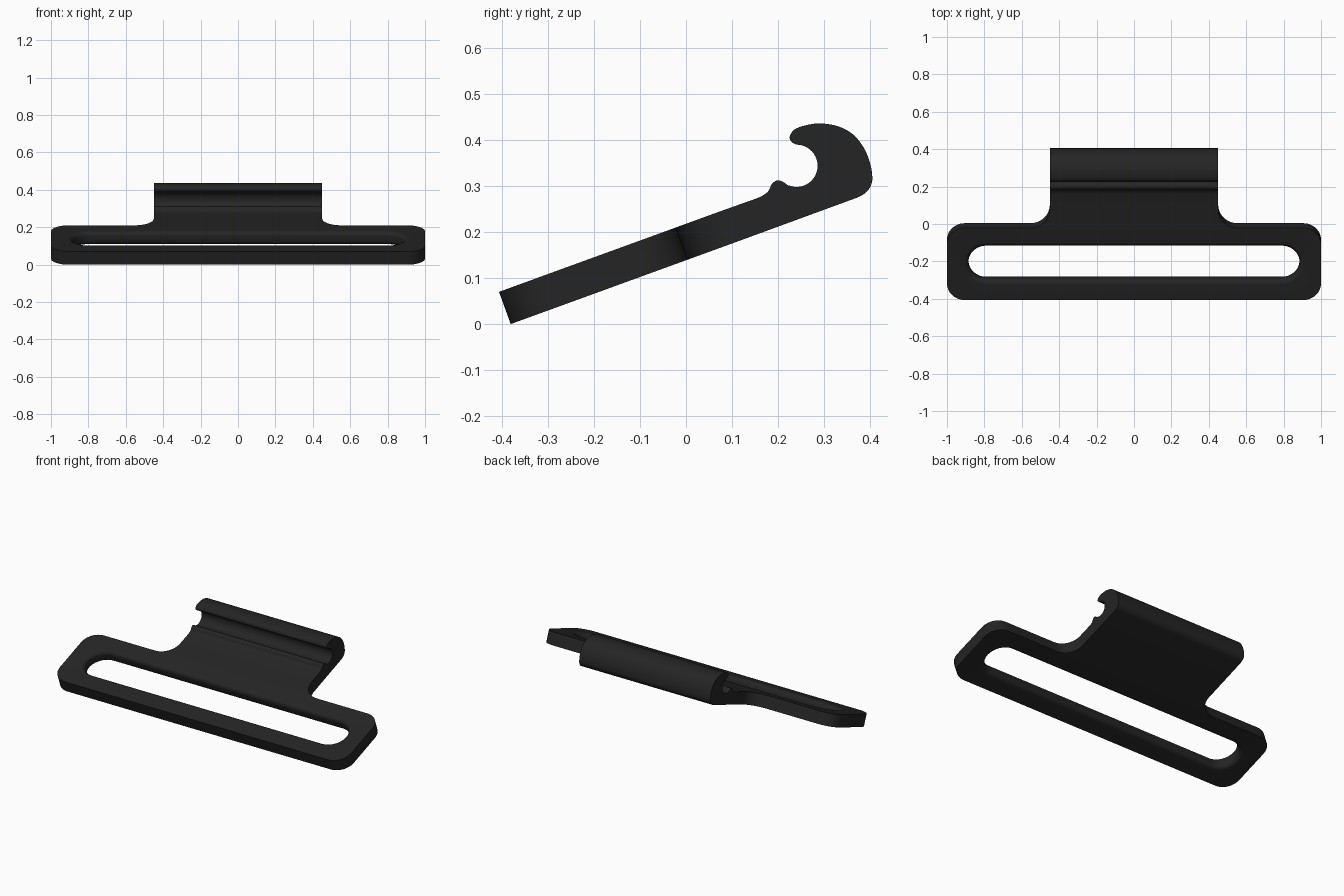
import bpy, bmesh, math
from mathutils import Vector

if "Cube" in bpy.data.objects:
    bpy.data.objects.remove(bpy.data.objects["Cube"])

TILT = math.radians(20)
C, S = math.cos(TILT), math.sin(TILT)
Y0 = -0.381            # lower front edge of the tilted plate
THICK = 0.0745
NECK_V = 0.515         # distance up the plate where the hook begins
NECK_X = 0.45

black = bpy.data.materials.new("black plastic")
black.diffuse_color = (0.018, 0.018, 0.018, 1)
black.use_nodes = True
black.node_tree.nodes["Principled BSDF"].inputs["Base Color"].default_value = black.diffuse_color


def tilted(x, v, n):
    """x across, v up the slope, n through the thickness."""
    return Vector((x, Y0 + v * C - n * S, v * S + n * C))


def arc(cx, cy, r, a0, a1, steps=12):
    return [(cx + r * math.cos(math.radians(a0 + (a1 - a0) * i / steps)),
             cy + r * math.sin(math.radians(a0 + (a1 - a0) * i / steps)))
            for i in range(steps + 1)]


def finish(bm, name):
    bmesh.ops.recalc_face_normals(bm, faces=bm.faces)
    me = bpy.data.meshes.new(name)
    bm.to_mesh(me)
    bm.free()
    me.materials.append(black)
    ob = bpy.data.objects.new(name, me)
    bpy.context.collection.objects.link(ob)
    bpy.ops.object.select_all(action='DESELECT')
    ob.select_set(True)
    bpy.context.view_layer.objects.active = ob
    bpy.ops.object.shade_smooth_by_angle(angle=math.radians(30))
    return ob


def bridge(bm, rings):
    for a, b in zip(rings, rings[1:]):
        for i in range(len(a)):
            j = (i + 1) % len(a)
            bm.faces.new((a[i], a[j], b[j], b[i]))


def loop_edges(bm, ring):
    return [bm.edges.get((ring[i], ring[(i + 1) % len(ring)])) for i in range(len(ring))]


# Slotted strap plate: right half of the outline, mirrored to the left
W, D, R, F = 1.0, 0.41, 0.095, 0.105
half = (arc(W - R, R, R, -90, 0) + arc(W - R, D - R, R, 0, 90)
        + arc(NECK_X + F, D + F, F, 270, 180))
outline = half + [(-x, v) for x, v in reversed(half)]

bm = bmesh.new()
outer = [[bm.verts.new(tilted(x, v, n)) for x, v in outline] for n in (0, THICK)]
bridge(bm, outer)

# Slot wall with rounded rims
V1, V2, SX, RIM = 0.113, 0.302, 0.885, 0.025
sr, vc = (V2 - V1) / 2, (V1 + V2) / 2
levels = [(RIM * (1 - math.sin(a)), RIM * (1 - math.cos(a)))
          for a in [math.radians(90 - 15 * i) for i in range(7)]]
levels = [(g, n) for n, g in levels]            # (growth, height)
levels = [(RIM - RIM * math.sin(math.radians(15 * i)), RIM - RIM * math.cos(math.radians(15 * i)))
          for i in range(7)]
lower = [(g, n) for g, n in levels]
wall = lower + [(g, THICK - n) for g, n in reversed(lower)]
slot = []
for grow, n in wall:
    r = sr + grow
    pts = arc(SX - sr, vc, r, -90, 90, 20) + arc(-SX + sr, vc, r, 90, 270, 20)
    slot.append([bm.verts.new(tilted(x, v, n)) for x, v in pts])
bridge(bm, slot)

# Top and bottom faces between outline and slot
for o, s in ((outer[0], slot[0]), (outer[1], slot[-1])):
    bmesh.ops.triangle_fill(bm, use_beauty=True, edges=loop_edges(bm, o) + loop_edges(bm, s))
finish(bm, "strap_plate")


# Hook: side profile extruded across the neck
def smooth(points, steps=5):
    """Catmull-Rom curve through the points."""
    p = [Vector(q) for q in points]
    p = [2 * p[0] - p[1]] + p + [2 * p[-1] - p[-2]]
    out = []
    for a, b, c, d in zip(p, p[1:], p[2:], p[3:]):
        for i in range(steps):
            t = i / steps
            out.append(tuple(0.5 * (2 * b + (c - a) * t + (2 * a - 5 * b + 4 * c - d) * t * t
                                    + (3 * b - a - 3 * c + d) * t ** 3)))
    return out + [tuple(p[-2])]


start_low, start_top = tilted(0, NECK_V, 0).yz, tilted(0, NECK_V, THICK).yz
bump = smooth([(0.153, 0.273), (0.166, 0.279), (0.179, 0.289), (0.187, 0.305),
               (0.199, 0.3125), (0.211, 0.309), (0.221, 0.302)])
throat = arc(0.24, 0.344, 0.046, -100, 90, 24)
back = smooth([(0.24, 0.39), (0.229, 0.396), (0.2255, 0.408), (0.236, 0.423), (0.26, 0.432),
               (0.292, 0.436), (0.33, 0.43), (0.362, 0.413), (0.386, 0.384), (0.4, 0.35),
               (0.405, 0.318), (0.401, 0.299), (0.39, 0.285), (0.374, 0.2755)])[1:]
profile = [tuple(start_low), tuple(start_top)] + bump + throat + back

bm = bmesh.new()
sides = [[bm.verts.new((x, y, z)) for y, z in profile] for x in (-NECK_X, NECK_X)]
bridge(bm, sides)
for ring in sides:
    bm.faces.new(ring)
finish(bm, "hook")
